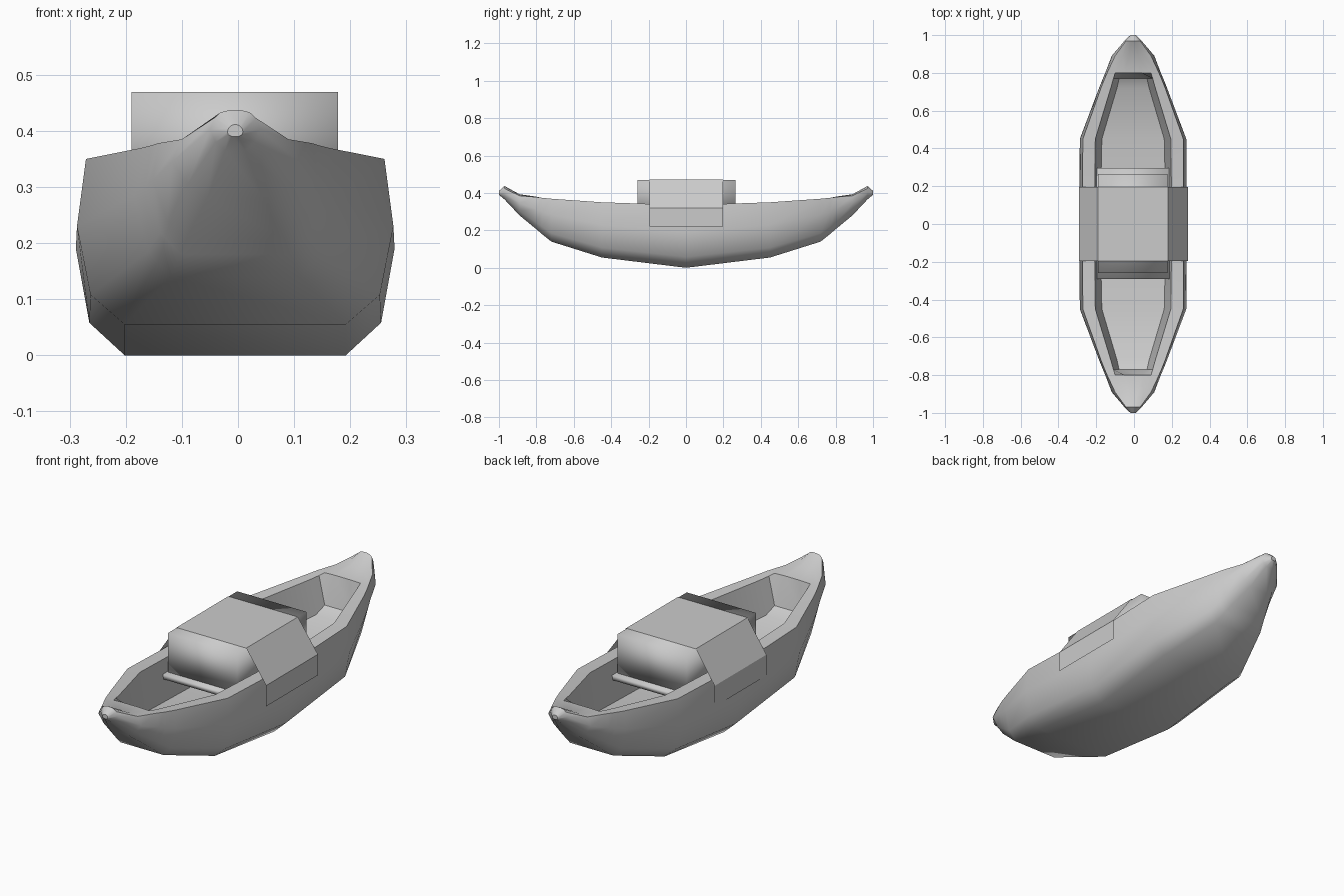
import bpy, bmesh
from mathutils import Vector

if "Cube" in bpy.data.objects:
    bpy.data.objects.remove(bpy.data.objects["Cube"])

CX = -0.005  # hull centre line in x


def make(name, bm, angle=None):
    bmesh.ops.recalc_face_normals(bm, faces=bm.faces)
    me = bpy.data.meshes.new(name)
    bm.to_mesh(me)
    bm.free()
    ob = bpy.data.objects.new(name, me)
    bpy.context.collection.objects.link(ob)
    bpy.ops.object.select_all(action='DESELECT')
    ob.select_set(True)
    bpy.context.view_layer.objects.active = ob
    if angle is not None:
        bpy.ops.object.shade_smooth_by_angle(angle=angle)
    return ob


# Half cross-sections: y, then (half width, z) for
# keel, chine, side, outer rim, inner rim, floor or deck crown
stations = [
    (0.00, (.197, .00), (.260, .058), (.284, .19), (.268, .335), (.205, .335), (.175, .15)),
    (0.45, (.197, .055), (.258, .108), (.282, .23), (.266, .35), (.200, .35), (.165, .17)),
    (0.72, (.115, .14), (.155, .185), (.180, .285), (.170, .369), (.118, .369), (.085, .21)),
    (0.77, (.098, .18), (.134, .22), (.160, .30), (.150, .374), (.104, .374), (.074, .24)),
    (0.80, (.088, .206), (.121, .24), (.147, .312), (.137, .378), (.095, .378), (.045, .380)),
    (0.89, (.050, .28), (.085, .305), (.113, .345), (.095, .385), (.055, .391), (.025, .393)),
    (0.97, (.018, .365), (.035, .38), (.045, .402), (.037, .423), (.026, .433), (.010, .437)),
    (1.00, (.006, .390), (.012, .393), (.014, .398), (.012, .405), (.008, .409), (.003, .411)),
]
full = [(-s[0],) + s[1:] for s in reversed(stations[1:])] + stations

# Hull, lofted through the cross-sections with an open well in the middle
bm = bmesh.new()
rings = []
for y, *pts in full:
    right = [bm.verts.new((CX + w, y, z)) for w, z in pts]
    left = [bm.verts.new((CX - w, y, z)) for w, z in reversed(pts)]
    rings.append(right + left)
for a, b in zip(rings, rings[1:]):
    n = len(a)
    for i in range(n):
        j = (i + 1) % n
        bm.faces.new((a[i], a[j], b[j], b[i]))
bm.faces.new(rings[0])
bm.faces.new(rings[-1])
make("hull", bm, 0.75)


def box(name, x0, x1, y0, y1, z0, z1, angle):
    bm = bmesh.new()
    bmesh.ops.create_cube(bm, size=1)
    for v in bm.verts:
        v.co = Vector(((x0 + x1) / 2 + v.co.x * (x1 - x0),
                       (y0 + y1) / 2 + v.co.y * (y1 - y0),
                       (z0 + z1) / 2 + v.co.z * (z1 - z0)))
    return make(name, bm, angle)


# Cabin block, softly shaded, and the thin board it stands on
box("cabin", -.19, .178, -.26, .265, .28, .469, 3.1)
box("cabin_base", -.212, .198, -.292, .297, .26, .282, 3.1)

# Canopy: a single folded sheet over the cabin
bm = bmesh.new()
profile = [(-.29, .22), (-.29, .32), (-.19, .471), (.18, .471), (.286, .32), (.286, .22)]
front = [bm.verts.new((x, -.195, z)) for x, z in profile]
back = [bm.verts.new((x, .197, z)) for x, z in profile]
for i in range(len(profile) - 1):
    bm.faces.new((front[i], front[i + 1], back[i + 1], back[i]))
make("canopy", bm, 0.5)
